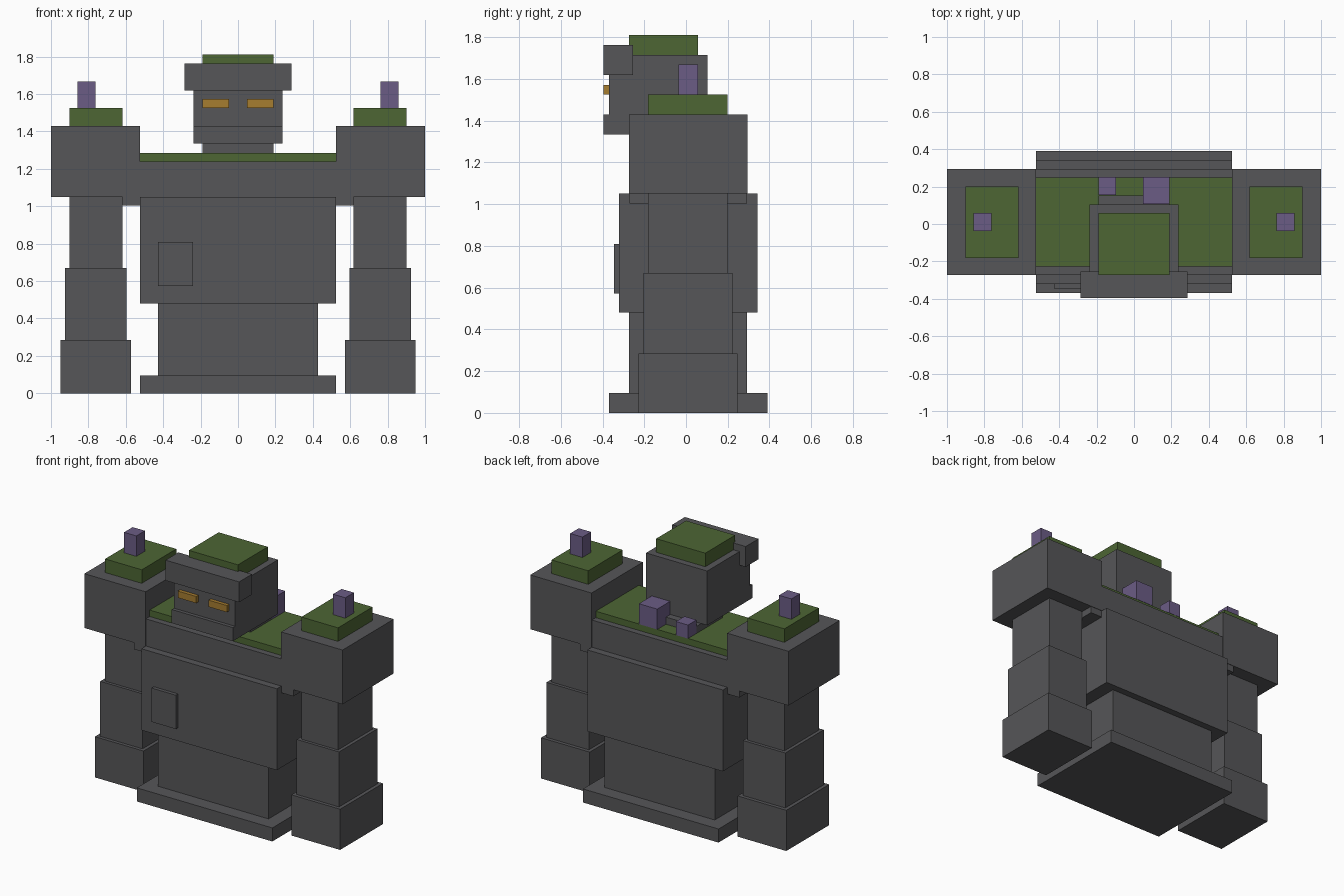
import bpy
import bmesh
from mathutils import Vector

if "Cube" in bpy.data.objects:
    bpy.data.objects.remove(bpy.data.objects["Cube"])


def material(name, rgb):
    m = bpy.data.materials.new(name)
    m.diffuse_color = (*rgb, 1.0)
    m.use_nodes = True
    m.node_tree.nodes["Principled BSDF"].inputs["Base Color"].default_value = m.diffuse_color
    return m


STONE = material("grey stone", (0.093, 0.093, 0.098))
MOSS = material("green moss", (0.074, 0.133, 0.034))
CRYSTAL = material("purple crystal", (0.147, 0.107, 0.235))
GLOW = material("amber glow", (0.381, 0.205, 0.030))


def block(name, mat, x, y, z):
    """Box spanning the given (min, max) ranges, with origin at its centre."""
    lo, hi = Vector((x[0], y[0], z[0])), Vector((x[1], y[1], z[1]))
    bm = bmesh.new()
    bmesh.ops.create_cube(bm, size=1.0)
    bmesh.ops.scale(bm, vec=hi - lo, verts=bm.verts)
    mesh = bpy.data.meshes.new(name)
    bm.to_mesh(mesh)
    bm.free()
    mesh.materials.append(mat)
    ob = bpy.data.objects.new(name, mesh)
    ob.location = (lo + hi) / 2
    bpy.context.collection.objects.link(ob)
    return ob


def centred(name, mat, half, y, z):
    block(name, mat, (-half, half), y, z)


def pair(name, mat, x, y, z):
    block(name + "_right", mat, x, y, z)
    block(name + "_left", mat, (-x[1], -x[0]), y, z)


# Body, from the ground up
centred("base", STONE, 0.525, (-0.37, 0.39), (0, 0.095))
centred("waist", STONE, 0.428, (-0.273, 0.293), (0.095, 0.48))
centred("torso", STONE, 0.525, (-0.32, 0.342), (0.48, 1.05))
centred("chest_beam", STONE, 0.618, (-0.27, 0.292), (1.003, 1.24))
centred("chest_moss", MOSS, 0.525, (-0.227, 0.248), (1.24, 1.285))
block("torso_plate", STONE, (-0.428, -0.24), (-0.345, -0.32), (0.573, 0.81))

# Arms and shoulders
pair("shoulder", STONE, (0.525, 1.0), (-0.272, 0.295), (1.05, 1.43))
pair("upper_arm", STONE, (0.618, 0.902), (-0.182, 0.20), (0.67, 1.05))
pair("forearm", STONE, (0.597, 0.925), (-0.203, 0.222), (0.285, 0.67))
pair("fist", STONE, (0.573, 0.95), (-0.227, 0.247), (0, 0.285))
pair("shoulder_moss", MOSS, (0.618, 0.902), (-0.182, 0.20), (1.43, 1.525))
pair("shoulder_crystal", CRYSTAL, (0.762, 0.857), (-0.037, 0.058), (1.525, 1.668))

# Crystals on the back
block("back_crystal_large", CRYSTAL, (0.048, 0.19), (0.107, 0.25), (1.285, 1.428))
block("back_crystal_small", CRYSTAL, (-0.19, -0.097), (0.155, 0.25), (1.285, 1.38))

# Head
centred("neck", STONE, 0.19, (-0.132, 0.153), (1.24, 1.335))
centred("head", STONE, 0.237, (-0.37, 0.104), (1.335, 1.715))
centred("jaw", STONE, 0.237, (-0.395, -0.37), (1.335, 1.43))
centred("brow", STONE, 0.285, (-0.395, -0.253), (1.62, 1.763))
centred("head_moss", MOSS, 0.19, (-0.272, 0.058), (1.715, 1.81))
pair("eye", GLOW, (0.048, 0.19), (-0.395, -0.37), (1.525, 1.572))
